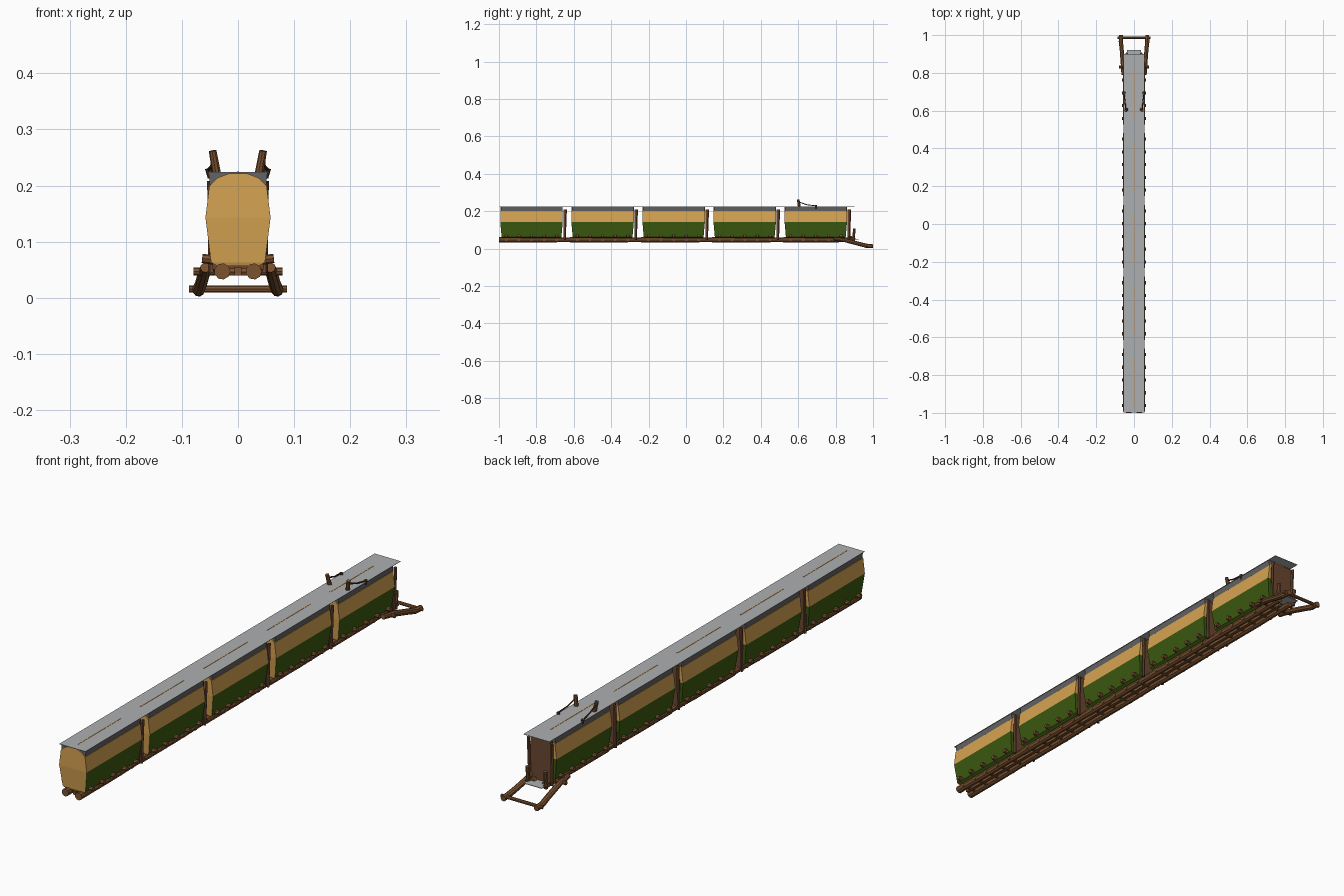
import bpy, bmesh, math
from mathutils import Vector

if "Cube" in bpy.data.objects:
    bpy.data.objects.remove(bpy.data.objects["Cube"])


def mat(name, r, g, b):
    m = bpy.data.materials.new(name)
    lin = [((c / 255 + 0.055) / 1.055) ** 2.4 for c in (r, g, b)]
    m.diffuse_color = (*lin, 1)
    m.use_nodes = True
    m.node_tree.nodes["Principled BSDF"].inputs["Base Color"].default_value = m.diffuse_color
    return m


TAN = mat("tan", 214, 163, 82)
GREEN = mat("dark green", 60, 90, 16)
WOOD = mat("log brown", 124, 82, 48)
DOOR = mat("door brown", 106, 70, 48)
DARK = mat("dark wood", 82, 54, 32)
ROOF = mat("roof grey", 174, 175, 177)
TRIM = mat("trim grey", 100, 100, 100)


def finish(name, bm, *mats):
    bmesh.ops.recalc_face_normals(bm, faces=bm.faces)
    me = bpy.data.meshes.new(name)
    bm.to_mesh(me)
    bm.free()
    for m in mats:
        me.materials.append(m)
    ob = bpy.data.objects.new(name, me)
    bpy.context.collection.objects.link(ob)
    return ob


def loft(rings, name, m):
    """Skin a list of equal-length vertex rings and close both ends."""
    bm = bmesh.new()
    vs = [[bm.verts.new(p) for p in ring] for ring in rings]
    n = len(vs[0])
    for a, b in zip(vs, vs[1:]):
        for i in range(n):
            bm.faces.new((a[i], a[(i + 1) % n], b[(i + 1) % n], b[i]))
    bm.faces.new(vs[0])
    bm.faces.new(vs[-1])
    return finish(name, bm, *m)


def log(name, points, radii, m=WOOD, sides=9):
    """Faceted log following a short path."""
    pts = [Vector(p) for p in points]
    rings = []
    for i, p in enumerate(pts):
        d = (pts[min(i + 1, len(pts) - 1)] - pts[max(i - 1, 0)]).normalized()
        up = Vector((0, 0, 1)) if abs(d.z) < 0.8 else Vector((0, 1, 0))
        u = d.cross(up).normalized()
        v = u.cross(d)
        r = radii[i] if isinstance(radii, (list, tuple)) else radii
        rings.append([p + r * (math.cos(t) * u + math.sin(t) * v)
                      for t in (2 * math.pi * k / sides for k in range(sides))])
    return loft(rings, name, [m])


def box(name, x, y0, y1, z0, z1, m, xt=None):
    xt = xt or x
    return loft([[(-w, y0, z), (w, y0, z), (w, y1, z), (-w, y1, z)]
                 for w, z in ((x, z0), (xt, z1))], name, [m])


# Car body rows: half width, height, half length
ROWS = [(.038, .057, .158), (.048, .063, .160), (.058, .143, .167),
        (.051, .200, .167), (.036, .214, .167), (.016, .2215, .167)]

for i in range(5):
    yc = -0.826 + 0.38 * i
    # bulging body: green below, tan above, tan front end
    body = loft([[(-w, yc - l, z), (w, yc - l, z), (w, yc + l, z), (-w, yc + l, z)]
                 for w, z, l in ROWS], f"car_body_{i}", [TAN, GREEN])
    for p in body.data.polygons:
        if p.center.z < .143 and p.normal.y > -.7:
            p.material_index = 1
    # grey roof edge
    box(f"roof_trim_{i}", .050, yc - .163, yc + .165, .200, .223, TRIM, .0525)
    # tan ridge showing through the roof
    box(f"roof_ridge_{i}", .0018, yc - .14, yc + .12, .2235, .2252, TAN)
    # rear door with side posts
    box(f"rear_door_{i}", .045, yc + .170, yc + .178, .050, .210, DOOR)
    for s in (-1, 1):
        log(f"door_post_{i}", [(s * .047, yc + .178, .045), (s * .049, yc + .184, .208)],
            .006, DOOR, 6)
        # long runner log segment under the car
        y0 = -1 + .38 * i
        y1 = y0 + (.385 if i < 4 else .37)
        log(f"runner_log_{i}", [(s * .028, y0, .047), (s * .028, (y0 + y1) / 2, .046),
                                (s * .027, y1, .047)], (.0145, .0135, .0125))
        # pegs along the lower edge
        for k in range(5):
            y = yc - .135 + .0675 * k
            log(f"side_peg_{i}_{k}", [(s * .044, y, .068), (s * .064, y, .070)],
                (.009, .008), WOOD, 8)
    # cross ties between the runners
    for k in range(5):
        y = yc - .135 + .0675 * k
        log(f"cross_tie_{i}_{k}", [(-.042, y, .046), (.042, y, .046)], .007, WOOD, 6)

# continuous roof sheet
box("roof_sheet", .055, -.997, .90, .2230, .2242, ROOF)
# small centre beam
box("centre_beam", .006, -.985, .86, .040, .055, WOOD)

# step plate at the rear
box("step_plate", .038, .865, .922, .049, .051, ROOF)

# towing frame at the rear
log("frame_axle", [(-.079, .832, .047), (.079, .832, .047)], .0075)
log("frame_crossbar", [(-.087, .986, .0155), (.087, .986, .0155)], .0065)
for s in (-1, 1):
    log("frame_arm", [(s * .058, .79, .054), (s * .060, .85, .045),
                      (s * .066, .93, .024), (s * .070, .965, .015),
                      (s * .070, 1.0, .0125)], (.009, .011, .011, .0115, .0105))
    log("rear_post", [(s * .037, .895, .040), (s * .038, .900, .107)], .007)
    log("rear_post_brace", [(s * .040, .865, .070), (s * .038, .905, .052)], .006, WOOD, 6)
    # roof levers with thin rods
    log("lever_post", [(s * .038, .606, .222), (s * .045, .600, .262)], (.008, .007))
    log("lever_rod", [(s * .044, .602, .250), (s * .047, .645, .235),
                      (s * .053, .695, .228)], .0028, DARK, 6)
    log("lever_rod_peg", [(s * .048, .695, .214), (s * .053, .695, .231)], .006, DARK, 8)
